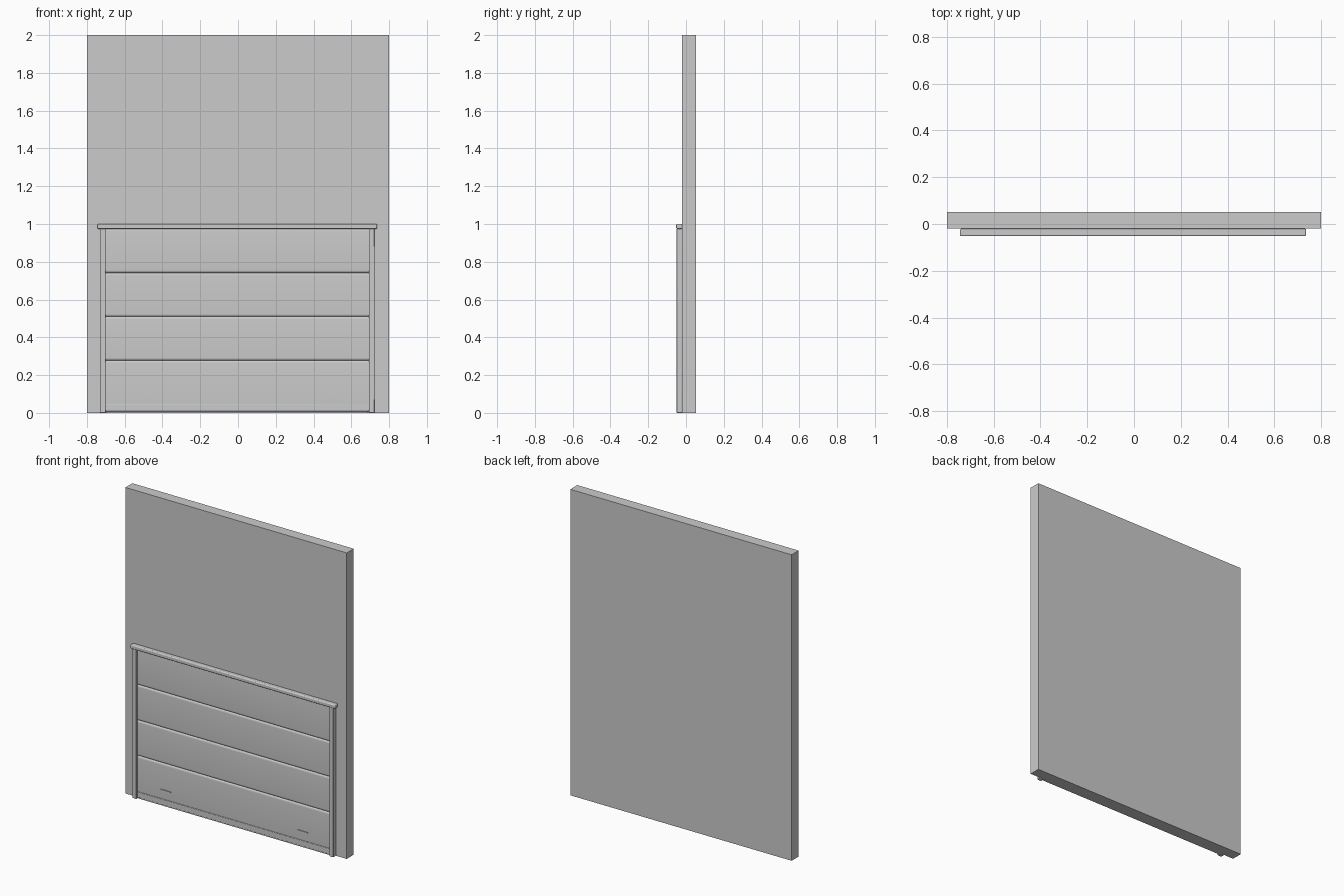
import bpy, bmesh, math

if "Cube" in bpy.data.objects:
    bpy.data.objects.remove(bpy.data.objects["Cube"])

WALL_FRONT = -0.02
CX = -0.004  # door sits very slightly left of centre


def box(name, x0, x1, y0, y1, z0, z1, bevel=0.0, segments=3):
    bm = bmesh.new()
    bmesh.ops.create_cube(bm, size=1)
    for v in bm.verts:
        v.co = (x0 if v.co.x < 0 else x1,
                y0 if v.co.y < 0 else y1,
                z0 if v.co.z < 0 else z1)
    return finish(name, bm, bevel, segments)


def extrude_x(name, profile, x0, x1):
    """Extrude a closed (y, z) outline along x."""
    bm = bmesh.new()
    face = bm.faces.new([bm.verts.new((x0, y, z)) for y, z in profile])
    geom = bmesh.ops.extrude_face_region(bm, geom=[face])["geom"]
    for v in geom:
        if isinstance(v, bmesh.types.BMVert):
            v.co.x = x1
    bmesh.ops.recalc_face_normals(bm, faces=bm.faces)
    return finish(name, bm)


def finish(name, bm, bevel=0.0, segments=3):
    mesh = bpy.data.meshes.new(name)
    bm.to_mesh(mesh)
    bm.free()
    ob = bpy.data.objects.new(name, mesh)
    bpy.context.collection.objects.link(ob)
    if bevel:
        mod = ob.modifiers.new("rounded_edges", 'BEVEL')
        mod.width = bevel
        mod.segments = segments
    bpy.ops.object.select_all(action='DESELECT')
    ob.select_set(True)
    bpy.context.view_layer.objects.active = ob
    bpy.ops.object.shade_smooth_by_angle(angle=math.radians(35))
    return ob


# Wall slab behind the door
box("wall", -0.8, 0.8, WALL_FRONT, 0.052, 0, 2)

# Side posts and the rounded header that overhangs them
for side, name in ((-1, "left_post"), (1, "right_post")):
    a, b = sorted((CX + side * 0.697, CX + side * 0.727))
    box(name, a, b, -0.049, WALL_FRONT, 0, 0.977, 0.003, 2)
box("header", CX - 0.74, CX + 0.74, -0.052, WALL_FRONT, 0.974, 1.0, 0.006, 4)

# Door panels: flat fronts that curve back into the seams
front, seam = -0.036, -0.026
levels = (0.008, 0.278, 0.51, 0.742, 0.976)
for i, (z0, z1) in enumerate(zip(levels, levels[1:])):
    def curve(z, sign):
        return [(seam + (front - seam) * math.sin(t), z + sign * 0.014 * (1 - math.cos(t)))
                for t in (k * math.pi / 12 for k in range(7))]
    profile = ([(WALL_FRONT, z0)] + curve(z0, 1)
               + curve(z1, -1)[::-1] + [(WALL_FRONT, z1)])
    extrude_x(f"door_panel_{i + 1}", profile, CX - 0.698, CX + 0.698)

# Bottom rail and the seal under it
box("bottom_rail", CX - 0.696, CX + 0.696, -0.039, WALL_FRONT, 0.008, 0.045, 0.002, 2)
box("bottom_seal", CX - 0.692, CX + 0.692, -0.034, WALL_FRONT, 0, 0.008)

# Thin lift handles near the bottom
for x, name in ((-0.495, "left_handle"), (0.495, "right_handle")):
    box(name, x - 0.036, x + 0.036, -0.041, -0.03, 0.102, 0.107)
